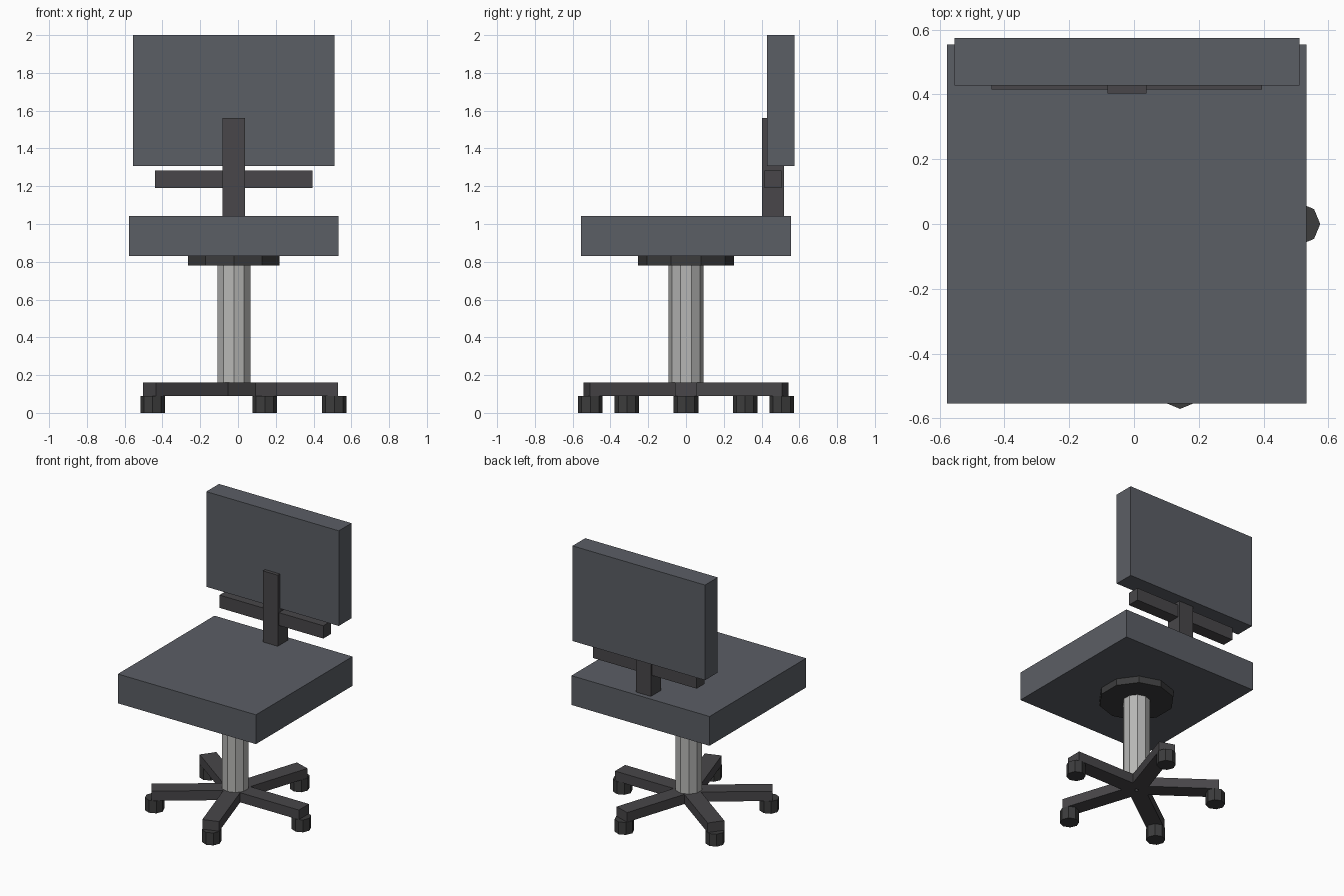
import bpy, bmesh
from math import cos, sin, radians
from mathutils import Matrix

if "Cube" in bpy.data.objects:
    bpy.data.objects.remove(bpy.data.objects["Cube"])

CX = -0.022  # axis of the chair


def material(name, rgb):
    m = bpy.data.materials.new(name)
    m.diffuse_color = (*rgb, 1)
    m.use_nodes = True
    m.node_tree.nodes["Principled BSDF"].inputs["Base Color"].default_value = m.diffuse_color
    return m


fabric = material("fabric", (0.105, 0.112, 0.13))
plastic = material("dark_plastic", (0.065, 0.062, 0.067))
black = material("black_plastic", (0.045, 0.045, 0.046))
metal = material("metal", (0.47, 0.47, 0.46))


def finish(name, bm, mat):
    mesh = bpy.data.meshes.new(name)
    bm.to_mesh(mesh)
    bm.free()
    mesh.materials.append(mat)
    ob = bpy.data.objects.new(name, mesh)
    bpy.context.collection.objects.link(ob)
    return ob


def box(name, x, y, z, mat):
    """Box from (min, max) ranges."""
    bm = bmesh.new()
    size = [r[1] - r[0] for r in (x, y, z)]
    mid = [(r[0] + r[1]) / 2 for r in (x, y, z)]
    bmesh.ops.create_cube(bm, size=1,
                          matrix=Matrix.Translation(mid) @ Matrix.Diagonal((*size, 1)))
    return finish(name, bm, mat)


def cylinder(name, x, y, z, radius, sides, mat):
    """Upright prism with a corner on the y axis."""
    bm = bmesh.new()
    rot = Matrix.Rotation(radians(90), 4, 'Z') if sides == 10 else Matrix()
    bmesh.ops.create_cone(bm, cap_ends=True, segments=sides, radius1=radius,
                          radius2=radius, depth=z[1] - z[0])
    # turn so that the first corner points along +y
    v = max(bm.verts, key=lambda p: p.co.y)
    if abs(v.co.y - radius) > 1e-4:
        bmesh.ops.transform(bm, matrix=rot, verts=bm.verts)
    bmesh.ops.translate(bm, vec=(x, y, (z[0] + z[1]) / 2), verts=bm.verts)
    return finish(name, bm, mat)


# Seat and backrest cushions
box("seat", (-0.578, 0.533), (-0.555, 0.555), (0.83, 1.043), fabric)
box("backrest", (-0.555, 0.511), (0.428, 0.574), (1.308, 2.0), fabric)

# Backrest support
box("back_post", (-0.082, 0.038), (0.403, 0.52), (1.043, 1.56), plastic)
box("back_crossbar", (-0.44, 0.395), (0.416, 0.506), (1.19, 1.283), plastic)

# Swivel plate and column
cylinder("seat_plate", CX, 0, (0.78, 0.83), 0.255, 10, black)
cylinder("column", CX, 0, (0.16, 0.78), 0.092, 10, metal)

# Five-armed base with casters
for i in range(5):
    a = radians(72 * i)
    arm = box(f"base_arm_{i + 1}", (0.012, 0.552), (-0.058, 0.058), (0.09, 0.16), plastic)
    arm.location.x = CX
    arm.rotation_euler.z = a
    cylinder(f"caster_{i + 1}", CX + 0.532 * cos(a), 0.532 * sin(a),
             (0, 0.09), 0.065, 8, black)
